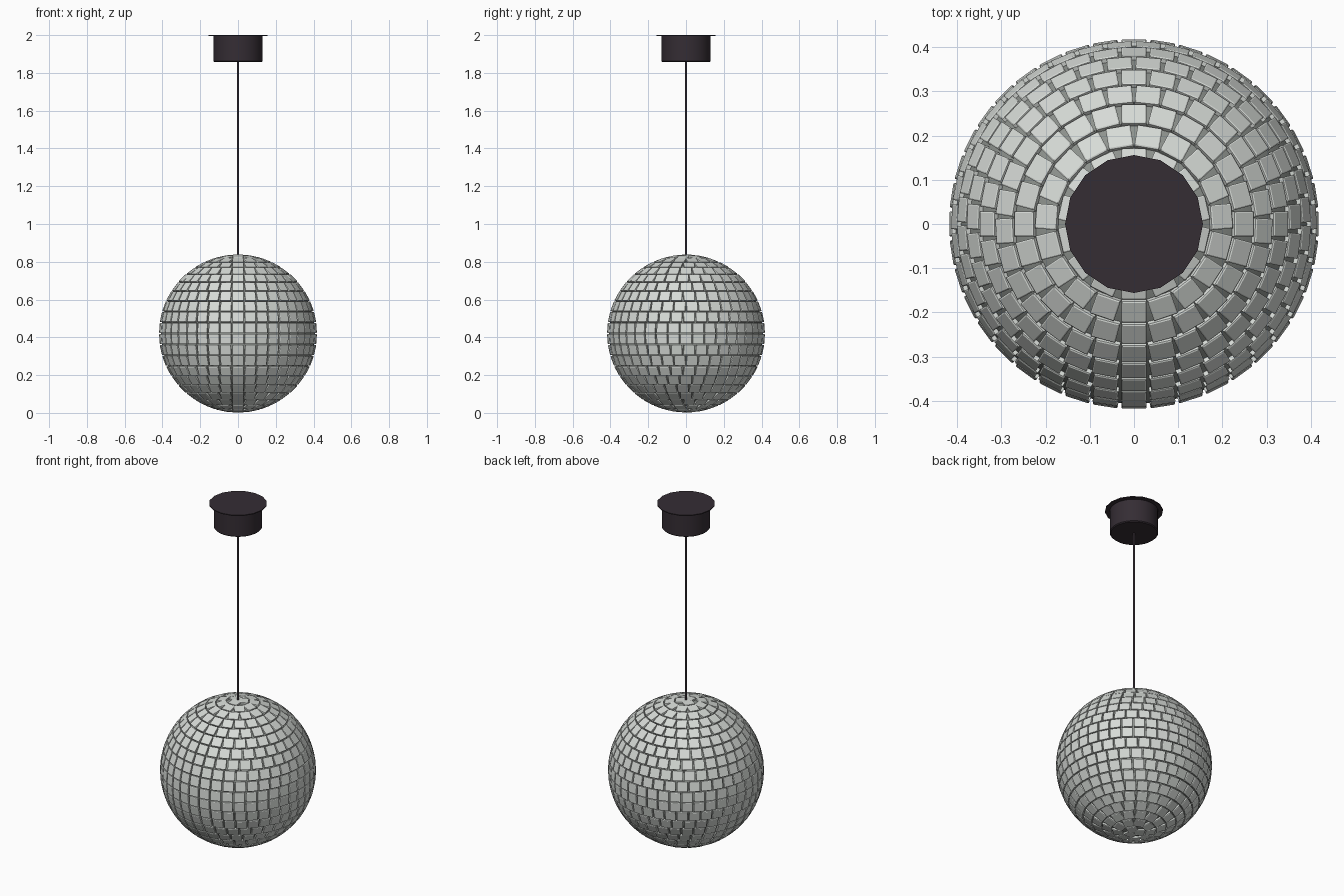
import bpy, bmesh, math
from mathutils import Matrix, Vector

if "Cube" in bpy.data.objects:
    bpy.data.objects.remove(bpy.data.objects["Cube"])

R, CZ, ROWS = 0.417, 0.42, 22      # tile face radius, ball centre height, tile rows
PITCH = 0.0653                     # tile spacing around a row


def material(name, rgb):
    m = bpy.data.materials.new(name)
    m.diffuse_color = (*rgb, 1)
    m.use_nodes = True
    m.node_tree.nodes["Principled BSDF"].inputs["Base Color"].default_value = m.diffuse_color
    return m


mirror = material("mirror silver", (0.68, 0.71, 0.68))
grout = material("grey core", (0.27, 0.29, 0.27))
dark = material("dark plum metal", (0.035, 0.026, 0.034))


def finish(bm, name, mat, smooth=False):
    me = bpy.data.meshes.new(name)
    bmesh.ops.recalc_face_normals(bm, faces=bm.faces)
    bm.to_mesh(me)
    bm.free()
    ob = bpy.data.objects.new(name, me)
    bpy.context.collection.objects.link(ob)
    me.materials.append(mat)
    if smooth:
        bpy.ops.object.select_all(action='DESELECT')
        ob.select_set(True)
        bpy.context.view_layer.objects.active = ob
        bpy.ops.object.shade_smooth_by_angle(angle=math.radians(35))
    return ob


def lathe(name, profile, sides, mat):
    """Turn an (r, z) profile about the z axis."""
    bm = bmesh.new()
    verts = [bm.verts.new((r, 0, z)) for r, z in profile]
    edges = [bm.edges.new(p) for p in zip(verts, verts[1:])]
    bmesh.ops.spin(bm, geom=verts + edges, cent=(0, 0, 0), axis=(0, 0, 1),
                   angle=math.tau, steps=sides, use_merge=True)
    bmesh.ops.remove_doubles(bm, verts=bm.verts, dist=1e-5)
    return finish(bm, name, mat, True)


# Core sphere seen between the tiles
bm = bmesh.new()
bmesh.ops.create_uvsphere(bm, u_segments=48, v_segments=32, radius=0.407,
                          matrix=Matrix.Translation((0, 0, CZ)))
finish(bm, "ball_core", grout, True)

# Rows of square mirror tiles, each with a small chamfer
bm = bmesh.new()
W, H, DEPTH, CHAMFER = 0.0565, 0.054, 0.012, 0.003
for row in range(ROWS):
    theta = math.pi * (row + 0.5) / ROWS
    count = max(3, round(math.tau * 0.42 * math.sin(theta) / PITCH))
    for i in range(count):
        phi = -math.pi / 2 + math.tau * i / count
        out = Vector((math.sin(theta) * math.cos(phi),
                      math.sin(theta) * math.sin(phi), math.cos(theta)))
        side = Vector((-math.sin(phi), math.cos(phi), 0))
        up = out.cross(side)
        rings = []
        for depth, inset in ((DEPTH, 0), (0.002, 0), (0, CHAMFER)):
            rings.append([bm.verts.new(Vector((0, 0, CZ)) + out * (R - depth)
                                       + side * sx * (W / 2 - inset)
                                       + up * sy * (H / 2 - inset))
                          for sx, sy in ((-1, -1), (1, -1), (1, 1), (-1, 1))])
        for a, b in zip(rings, rings[1:]):
            for k in range(4):
                bm.faces.new((a[k], a[(k + 1) % 4], b[(k + 1) % 4], b[k]))
        bm.faces.new(rings[-1])
        bm.faces.new(rings[0][::-1])
finish(bm, "mirror_tiles", mirror)

# Hanging cord, motor housing and ceiling plate
lathe("cord", [(0, 0.82), (0.006, 0.82), (0.006, 1.87), (0, 1.87)], 12, dark)
lathe("motor_housing", [(0, 1.858), (0.125, 1.858), (0.13, 1.863),
                        (0.13, 1.997), (0, 1.997)], 32, dark)
lathe("ceiling_plate", [(0, 1.995), (0.156, 1.995), (0.156, 2.0), (0, 2.0)], 16, dark)
